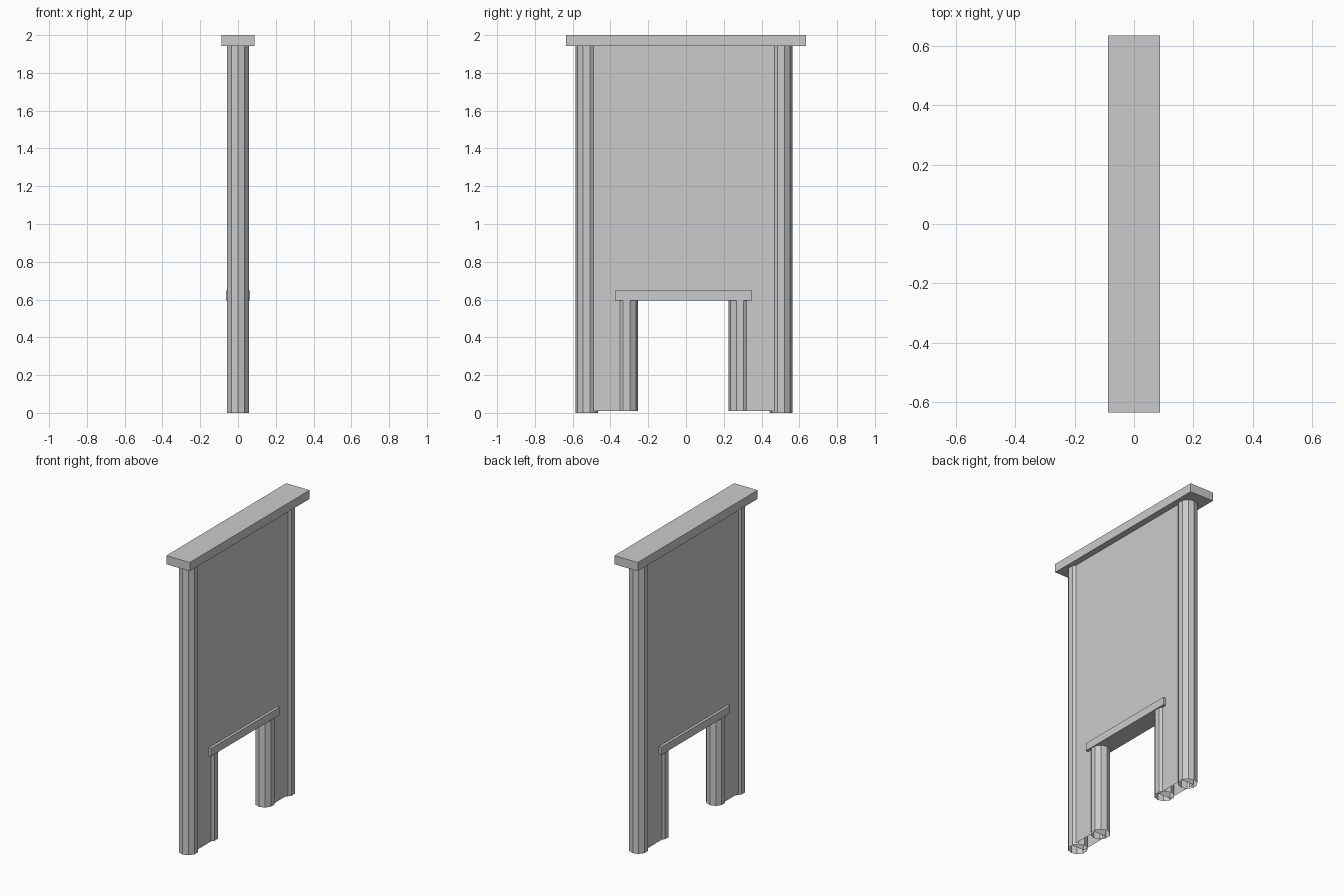
import bpy, bmesh
from mathutils import Matrix, Vector

if "Cube" in bpy.data.objects:
    bpy.data.objects.remove(bpy.data.objects["Cube"])


def finish(bm, name):
    bmesh.ops.recalc_face_normals(bm, faces=bm.faces[:])
    mesh = bpy.data.meshes.new(name)
    bm.to_mesh(mesh)
    bm.free()
    obj = bpy.data.objects.new(name, mesh)
    bpy.context.collection.objects.link(obj)
    return obj


def box(name, lo, hi):
    lo, hi = Vector(lo), Vector(hi)
    bm = bmesh.new()
    m = Matrix.Translation((lo + hi) / 2) @ Matrix.Diagonal((*(hi - lo), 1))
    bmesh.ops.create_cube(bm, size=1, matrix=m)
    return finish(bm, name)


def post(name, y, z0, z1, radius=0.06):
    # ten-sided open tube, corners pointing along y
    bm = bmesh.new()
    bmesh.ops.create_cone(bm, cap_ends=False, segments=10, radius1=radius,
                          radius2=radius, depth=z1 - z0,
                          matrix=Matrix.Translation((0, y, (z0 + z1) / 2)))
    return finish(bm, name)


LEFT, RIGHT = -0.526, 0.503        # outer post centres
IN_LEFT, IN_RIGHT = -0.314, 0.285  # doorway post centres
CAP_Z, DOOR_Z, FOOT_Z = 1.942, 0.595, 0.01

# Wall panel with doorway notch, open along the feet
outline = [(LEFT, FOOT_Z), (IN_LEFT, FOOT_Z), (IN_LEFT, DOOR_Z + 0.01),
           (IN_RIGHT, DOOR_Z + 0.01), (IN_RIGHT, FOOT_Z), (RIGHT, FOOT_Z),
           (RIGHT, CAP_Z), (LEFT, CAP_Z)]
bm = bmesh.new()
face = bm.faces.new([bm.verts.new((-0.045, y, z)) for y, z in outline])
new = bmesh.ops.extrude_face_region(bm, geom=[face], use_keep_orig=True)["geom"]
bmesh.ops.translate(bm, vec=(0.09, 0, 0),
                    verts=[g for g in new if isinstance(g, bmesh.types.BMVert)])
feet = [f for f in bm.faces if all(abs(v.co.z - FOOT_Z) < 1e-5 for v in f.verts)]
bmesh.ops.delete(bm, geom=feet, context='FACES')
finish(bm, "wall_panel")

# Outer posts and doorway posts
post("outer_post_left", LEFT, 0, CAP_Z)
post("outer_post_right", RIGHT, 0, CAP_Z)
post("door_post_left", IN_LEFT, FOOT_Z, DOOR_Z)
post("door_post_right", IN_RIGHT, FOOT_Z, DOOR_Z)

# Top beam and door lintel
box("top_beam", (-0.087, -0.635, CAP_Z), (0.087, 0.635, 2.0))
box("door_lintel", (-0.063, -0.376, DOOR_Z), (0.063, 0.35, 0.647))
